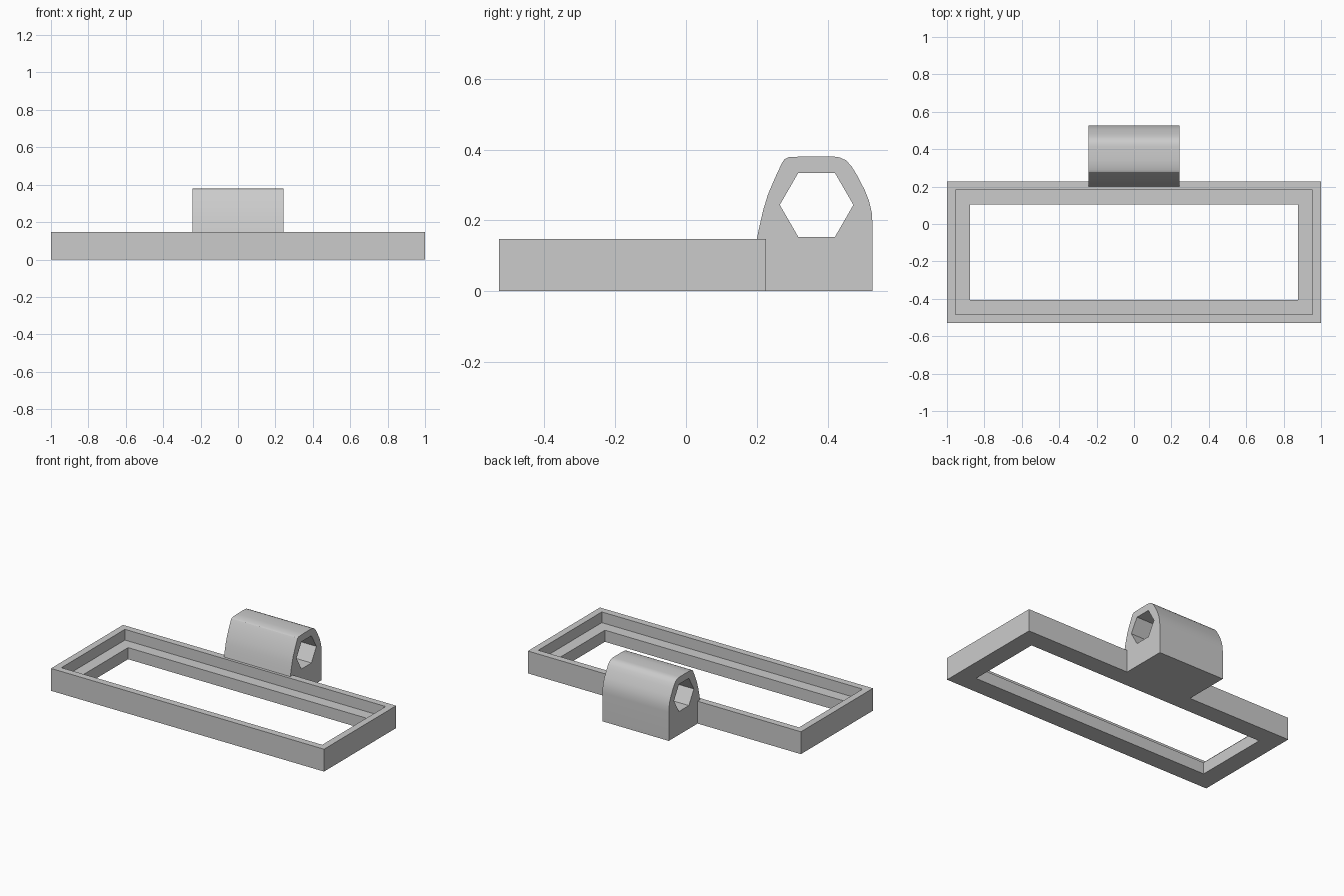
import bpy
import bmesh
from math import cos, sin, pi, radians

if "Cube" in bpy.data.objects:
    bpy.data.objects.remove(bpy.data.objects["Cube"], do_unlink=True)

# Single grey material
grey = bpy.data.materials.new("plain grey")
grey.use_nodes = True
grey.diffuse_color = (0.6, 0.6, 0.6, 1)
grey.node_tree.nodes["Principled BSDF"].inputs["Base Color"].default_value = (0.6, 0.6, 0.6, 1)


def add_object(name, bm):
    bmesh.ops.recalc_face_normals(bm, faces=bm.faces[:])
    mesh = bpy.data.meshes.new(name)
    bm.to_mesh(mesh)
    bm.free()
    mesh.materials.append(grey)
    obj = bpy.data.objects.new(name, mesh)
    bpy.context.collection.objects.link(obj)
    return obj


def extrude_x(name, profile, half):
    """Prism from a (y, z) profile, spanning -half to half along x."""
    bm = bmesh.new()
    face = bm.faces.new([bm.verts.new((-half, y, z)) for y, z in profile])
    new = bmesh.ops.extrude_face_region(bm, geom=[face])["geom"]
    verts = [v for v in new if isinstance(v, bmesh.types.BMVert)]
    bmesh.ops.translate(bm, verts=verts, vec=(2 * half, 0, 0))
    return add_object(name, bm)


def combine(target, other, operation):
    mod = target.modifiers.new(operation.lower(), 'BOOLEAN')
    mod.operation = operation
    mod.solver = 'EXACT'
    mod.object = other
    bpy.context.view_layer.objects.active = target
    bpy.ops.object.modifier_apply(modifier=mod.name)
    bpy.data.objects.remove(other, do_unlink=True)


# Rectangular frame: nested rings (inset, z) bridged round the section
WIDTH, FRONT, BACK, TOP, LEDGE = 1.0, -0.528, 0.226, 0.148, 0.077
section = [(0, 0), (0, TOP), (0.045, TOP), (0.045, LEDGE), (0.122, LEDGE), (0.122, 0)]
bm = bmesh.new()
rings = []
for inset, z in section:
    x, y0, y1 = WIDTH - inset, FRONT + inset, BACK - inset
    rings.append([bm.verts.new((px, py, z))
                  for px, py in ((-x, y0), (x, y0), (x, y1), (-x, y1))])
for a, b in zip(rings, rings[1:] + rings[:1]):
    for i in range(4):
        j = (i + 1) % 4
        bm.faces.new((a[i], a[j], b[j], b[i]))
frame = add_object("frame_with_hinge_block", bm)

# Rounded hinge block on the back edge
profile = [(0.2, 0), (0.2, 0.148), (0.209, 0.19), (0.218, 0.229), (0.231, 0.272),
           (0.25, 0.317), (0.27, 0.36), (0.278, 0.373), (0.29, 0.379), (0.34, 0.381),
           (0.415, 0.381), (0.435, 0.378), (0.452, 0.37), (0.467, 0.354), (0.482, 0.33),
           (0.505, 0.286), (0.517, 0.256), (0.525, 0.222), (0.527, 0.19), (0.527, 0)]
block = extrude_x("hinge_block", profile, 0.243)

# Hexagonal pin hole through the block
hexagon = [(0.369 + 0.104 * cos(i * pi / 3), 0.244 + 0.104 * sin(i * pi / 3)) for i in range(6)]
hole = extrude_x("hole_cutter", hexagon, 0.4)
hole.hide_render = True
combine(block, hole, 'DIFFERENCE')
combine(frame, block, 'UNION')

# Smooth the rounded top, keep corners crisp
bpy.ops.object.select_all(action='DESELECT')
frame.select_set(True)
bpy.context.view_layer.objects.active = frame
bpy.ops.object.shade_smooth_by_angle(angle=radians(30))
